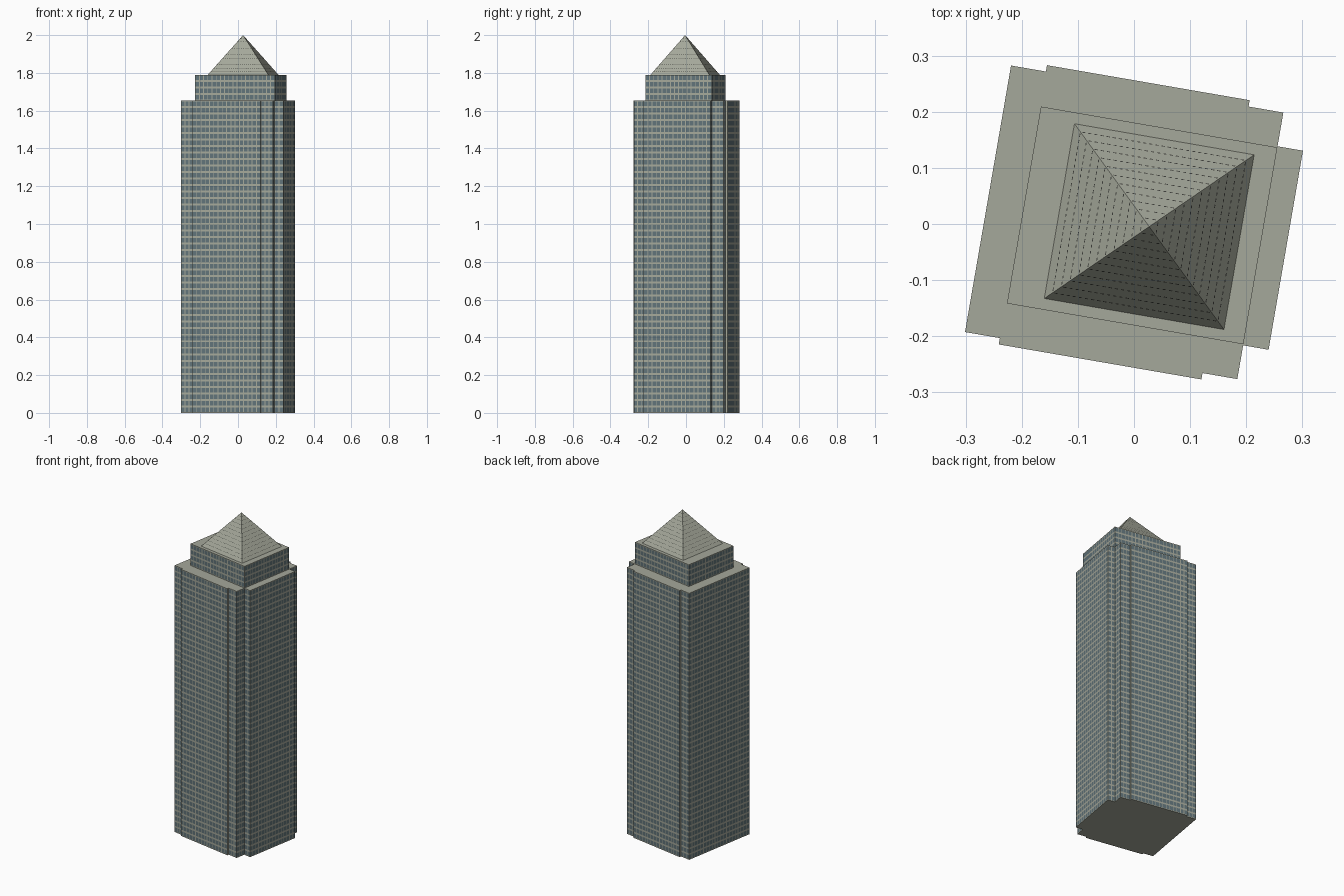
import bpy, bmesh, math
from mathutils import Vector, Matrix

if "Cube" in bpy.data.objects:
    bpy.data.objects.remove(bpy.data.objects["Cube"])

TURN = math.radians(-9.8)      # whole tower is turned on its plot
BODY_TOP, CROWN_TOP, TIP = 1.655, 1.79, 2.0
FLOOR, BAY = 0.0345, 0.0225    # window grid pitch


def material(name, rgb):
    m = bpy.data.materials.new(name)
    m.diffuse_color = (*rgb, 1)
    m.use_nodes = True
    m.node_tree.nodes["Principled BSDF"].inputs["Base Color"].default_value = m.diffuse_color
    return m


stone = material("pale stone", (0.376, 0.392, 0.325))
glass = material("blue grey glass", (0.118, 0.172, 0.192))
slit = material("dark slit", (0.05, 0.052, 0.046))


def finish(name, bm, mats):
    mesh = bpy.data.meshes.new(name)
    bm.to_mesh(mesh)
    bm.free()
    for m in mats:
        mesh.materials.append(m)
    ob = bpy.data.objects.new(name, mesh)
    ob.rotation_euler.z = TURN
    bpy.context.collection.objects.link(ob)
    return ob


def breaks(start, end, pitch, fill):
    """Cut a length into alternating pier / window spans."""
    length = end - start
    n = round(length / pitch) if length > 0.02 else 0
    step = length / max(n, 1)
    cuts = [start]
    for i in range(n):
        mid = start + (i + 0.5) * step
        cuts += [mid - step * fill / 2, mid + step * fill / 2]
    return cuts + [end]


def tower_block(name, outline, z0, z1):
    """Counter-clockwise outline extruded up, with windows cut into each wall."""
    bm = bmesh.new()
    zs = breaks(z0, z1, FLOOR, 0.70)
    for i, a in enumerate(outline):
        a, b = Vector(a), Vector(outline[(i + 1) % len(outline)])
        us = breaks(0, (b - a).length, BAY, 0.80)
        d = (b - a).normalized()
        grid = [[bm.verts.new((*(a + d * u), z)) for u in us] for z in zs]
        for r in range(len(zs) - 1):
            for c in range(len(us) - 1):
                f = bm.faces.new((grid[r][c], grid[r][c + 1],
                                  grid[r + 1][c + 1], grid[r + 1][c]))
                f.material_index = 1 if r % 2 and c % 2 else 0
    # roof and underside
    bm.faces.new([bm.verts.new((*p, z1)) for p in outline])
    bm.faces.new([bm.verts.new((*p, z0)) for p in reversed(outline)])
    return finish(name, bm, [stone, glass])


# main shaft: notched corners, shallow front and back bays, deeper right bay
half = [(-0.264, -0.241), (-0.201, -0.241), (-0.201, -0.2525), (0.1655, -0.2525),
        (0.1655, -0.241), (0.2285, -0.241), (0.2285, -0.18), (0.2745, -0.18)]
shaft = half + [(x, -y) for x, y in reversed(half)]
tower_block("main_shaft", shaft, 0, BODY_TOP)

# set-back crown
crown = [(-0.199, -0.178), (0.2285, -0.178), (0.2285, 0.178), (-0.199, 0.178)]
tower_block("upper_block", crown, BODY_TOP, CROWN_TOP)

# pyramid roof
base = [Vector((x, y, CROWN_TOP)) for x, y in
        [(-0.135, -0.158), (0.19, -0.158), (0.19, 0.158), (-0.135, 0.158)]]
apex = Vector((0.0275, 0, TIP))
bm = bmesh.new()
tip = bm.verts.new(apex)
ring = [bm.verts.new(p) for p in base]
for i in range(4):
    bm.faces.new((ring[i], ring[(i + 1) % 4], tip))
bm.faces.new(ring[::-1])
finish("pyramid_roof", bm, [stone])

# rows of fine slits on each roof slope
bm = bmesh.new()
ROWS = 12
for i in range(4):
    a, b = base[i], base[(i + 1) % 4]
    along = (b - a).normalized()
    up = (apex - (a + b) / 2).normalized()
    lift = along.cross(up) * 0.0008
    for r in range(1, ROWS):
        p, q = a.lerp(apex, r / ROWS), b.lerp(apex, r / ROWS)
        n = int((q - p).length / 0.011)
        for k in range(n):
            c = p.lerp(q, (k + 0.5) / n) + lift
            s, t = along * 0.003, up * 0.0012
            bm.faces.new([bm.verts.new(v) for v in
                          (c - s - t, c + s - t, c + s + t, c - s + t)])
finish("roof_slits", bm, [slit])
